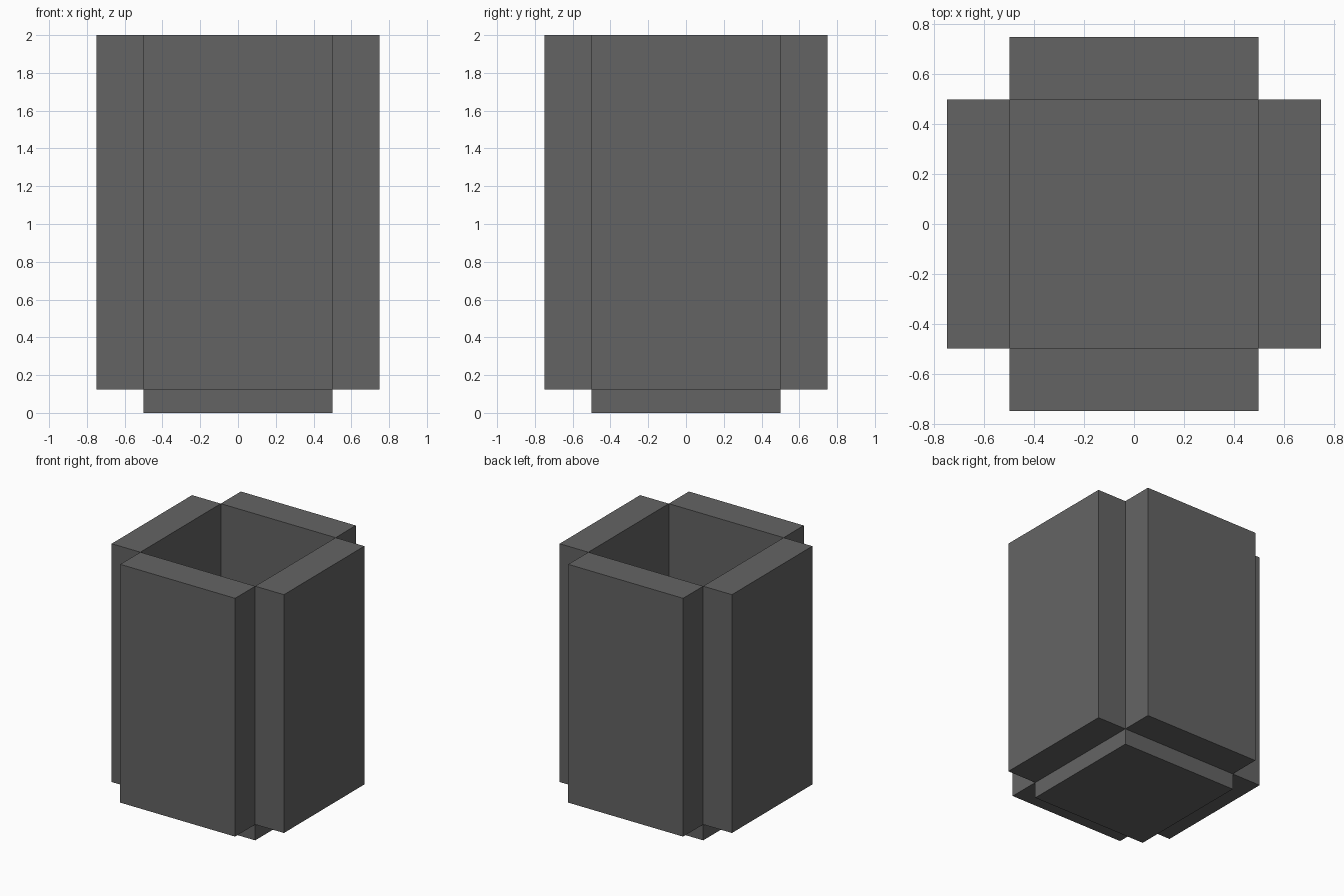
import bpy
import math
from mathutils import Matrix, Vector

if "Cube" in bpy.data.objects:
    bpy.data.objects.remove(bpy.data.objects["Cube"])

WALL_BOTTOM, TOP = 0.125, 2.0
INNER, OUTER = 0.5, 0.75

grey = bpy.data.materials.new("dark grey")
grey.diffuse_color = (0.127, 0.127, 0.127, 1)
grey.use_nodes = True
grey.node_tree.nodes["Principled BSDF"].inputs["Base Color"].default_value = grey.diffuse_color


def box(name, low, high, turn=0.0):
    """Box between two corners, turned about the vertical axis."""
    low, high = Vector(low), Vector(high)
    bpy.ops.mesh.primitive_cube_add(size=1)
    ob = bpy.context.object
    ob.name = name
    ob.data.transform(Matrix.Rotation(turn, 4, 'Z')
                      @ Matrix.Translation((low + high) / 2)
                      @ Matrix.Diagonal((*(high - low), 1)))
    ob.data.materials.append(grey)
    return ob


# Floor slab
box("floor_slab", (-INNER, -INNER, 0), (INNER, INNER, WALL_BOTTOM))

# Four wall panels around the open middle
for i, side in enumerate(("front", "right", "back", "left")):
    box(side + "_wall", (-INNER, -OUTER, WALL_BOTTOM), (INNER, -INNER, TOP),
        i * math.pi / 2)
